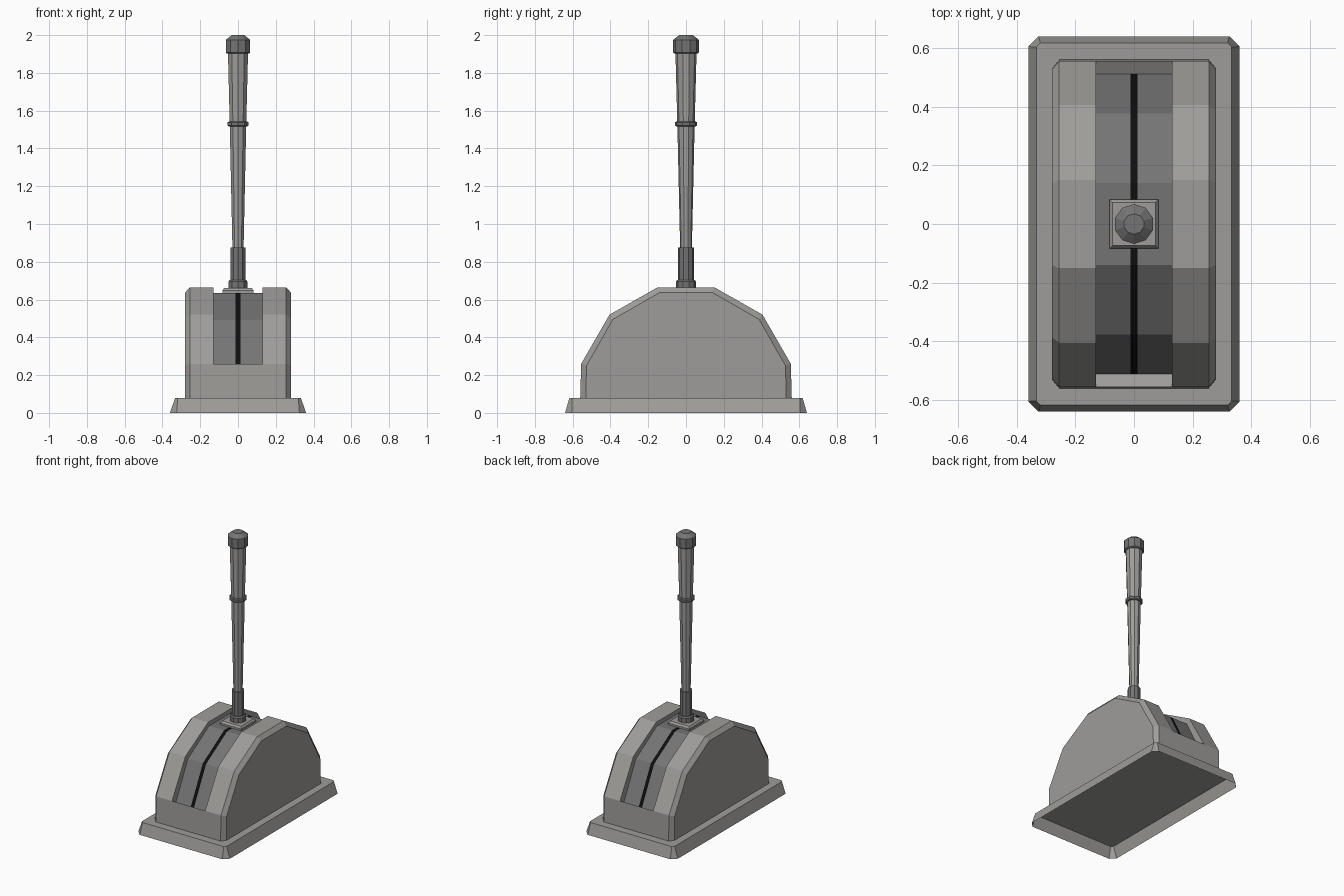
import bpy, bmesh, math

if "Cube" in bpy.data.objects:
    bpy.data.objects.remove(bpy.data.objects["Cube"])

def material(name, r, g, b):
    m = bpy.data.materials.new(name)
    m.diffuse_color = (r, g, b, 1)
    m.use_nodes = True
    m.node_tree.nodes["Principled BSDF"].inputs["Base Color"].default_value = m.diffuse_color
    return m

GREY = material("light grey metal", 0.345, 0.335, 0.32)
DARK = material("dark grey metal", 0.175, 0.175, 0.175)
BLACK = material("black slot", 0.004, 0.004, 0.004)

def finish(bm, name, mats):
    bmesh.ops.remove_doubles(bm, verts=bm.verts, dist=1e-5)
    bm.normal_update()
    me = bpy.data.meshes.new(name)
    bm.to_mesh(me)
    bm.free()
    for m in mats:
        me.materials.append(m)
    ob = bpy.data.objects.new(name, me)
    bpy.context.collection.objects.link(ob)
    return ob

def face(bm, pts, mat=0):
    f = bm.faces.new([bm.verts.new(p) for p in pts])
    f.material_index = mat
    return f

def loft(name, rings, mat, cap_bottom=True):
    """Skin a stack of equal-length rings and close the ends."""
    bm = bmesh.new()
    vs = [[bm.verts.new(p) for p in r] for r in rings]
    n = len(vs[0])
    for a, b in zip(vs, vs[1:]):
        for i in range(n):
            j = (i + 1) % n
            bm.faces.new((a[i], a[j], b[j], b[i]))
    bm.faces.new(vs[-1])
    if cap_bottom:
        bm.faces.new(vs[0][::-1])
    return finish(bm, name, [mat])

def cut_rect(x, y, c, z):
    """Rectangle with clipped corners, counter-clockwise."""
    return [(x, -y + c, z), (x, y - c, z), (x - c, y, z), (-x + c, y, z),
            (-x, y - c, z), (-x, -y + c, z), (-x + c, -y, z), (x - c, -y, z)]

def turned(name, profile, mat, sides=10):
    """Ten-sided turned part from (radius, z) pairs, corner on the y axis."""
    ang = [math.pi / 2 + 2 * math.pi * i / sides for i in range(sides)]
    return loft(name, [[(r * math.cos(a), r * math.sin(a), z) for a in ang]
                       for r, z in profile], mat)

# Flared base, open underneath
loft("base_plinth", [cut_rect(0.36, 0.64, 0.035, 0), cut_rect(0.333, 0.617, 0.014, 0.08)],
     GREY, cap_bottom=False)

# Housing: half profiles in (y, z) mirrored front to back
def full(half):
    return half + [(-y, z) for y, z in reversed(half)]

outer = full([(-0.56, 0.08), (-0.555, 0.26), (-0.405, 0.52), (-0.15, 0.665)])
side = full([(-0.53, 0.08), (-0.527, 0.25), (-0.387, 0.495), (-0.14, 0.637)])
floor = full([(-0.512, 0.235), (-0.377, 0.492), (-0.14, 0.635)])
bm = bmesh.new()

def strip(xa, pa, xb, pb, mat=0):
    for i in range(len(pa) - 1):
        face(bm, [(xa, *pa[i]), (xb, *pb[i]), (xb, *pb[i + 1]), (xa, *pa[i + 1])], mat)

def strip_pair(xa, pa, xb, pb, mat=0):
    strip(-xa, pa, -xb, pb, mat)
    strip(xb, pb, xa, pa, mat)

strip_pair(0.28, side, 0.255, outer)                  # chamfers
strip_pair(0.255, outer, 0.13, outer)                 # shoulders
strip_pair(0.13, floor, 0.0125, floor, 1)             # groove floor
strip(-0.0125, floor, 0.0125, floor, 2)               # black slot
face(bm, [(-0.28, *p) for p in side])
face(bm, [(0.28, *p) for p in reversed(side)])
wall = outer[1:-1] + floor[::-1]                      # groove walls
for i in range(5):
    fl = [floor[0], floor[1], floor[2], floor[3], floor[4], floor[5]]
    up = outer[1:7]
    q = [up[i], up[i + 1], fl[i + 1], fl[i]]
    face(bm, [(-0.13, *p) for p in q])
    face(bm, [(0.13, *p) for p in reversed(q)])
for s in (1, -1):                                     # end walls and ledges
    for a, b in ((outer[0], outer[1]), (outer[1], floor[0])):
        q = [(-0.13, s * a[0], a[1]), (0.13, s * a[0], a[1]),
             (0.13, s * b[0], b[1]), (-0.13, s * b[0], b[1])]
        face(bm, q if s > 0 else q[::-1])
finish(bm, "housing", [GREY, DARK, BLACK])

# Sliding plate at the foot of the lever
def square(h, z):
    return [(h, -h, z), (h, h, z), (-h, h, z), (-h, -h, z)]
loft("slide_plate", [square(0.083, 0.633), square(0.083, 0.648), square(0.073, 0.661)], GREY)

# Lever
turned("lever_foot_collar", [(0.053, 0.658), (0.053, 0.695), (0.046, 0.703)], DARK)
turned("lever_sleeve", [(0.042, 0.70), (0.042, 0.875)], DARK)
turned("lever_shaft", [(0.031, 0.87), (0.046, 1.53)], GREY)
turned("lever_grip", [(0.046, 1.53), (0.056, 1.91)], GREY)
turned("lever_ring", [(0.052, 1.517), (0.058, 1.522), (0.058, 1.538), (0.052, 1.543)], DARK)
turned("lever_cap", [(0.060, 1.902), (0.068, 1.908), (0.068, 1.975), (0.035, 2.0)], DARK)
